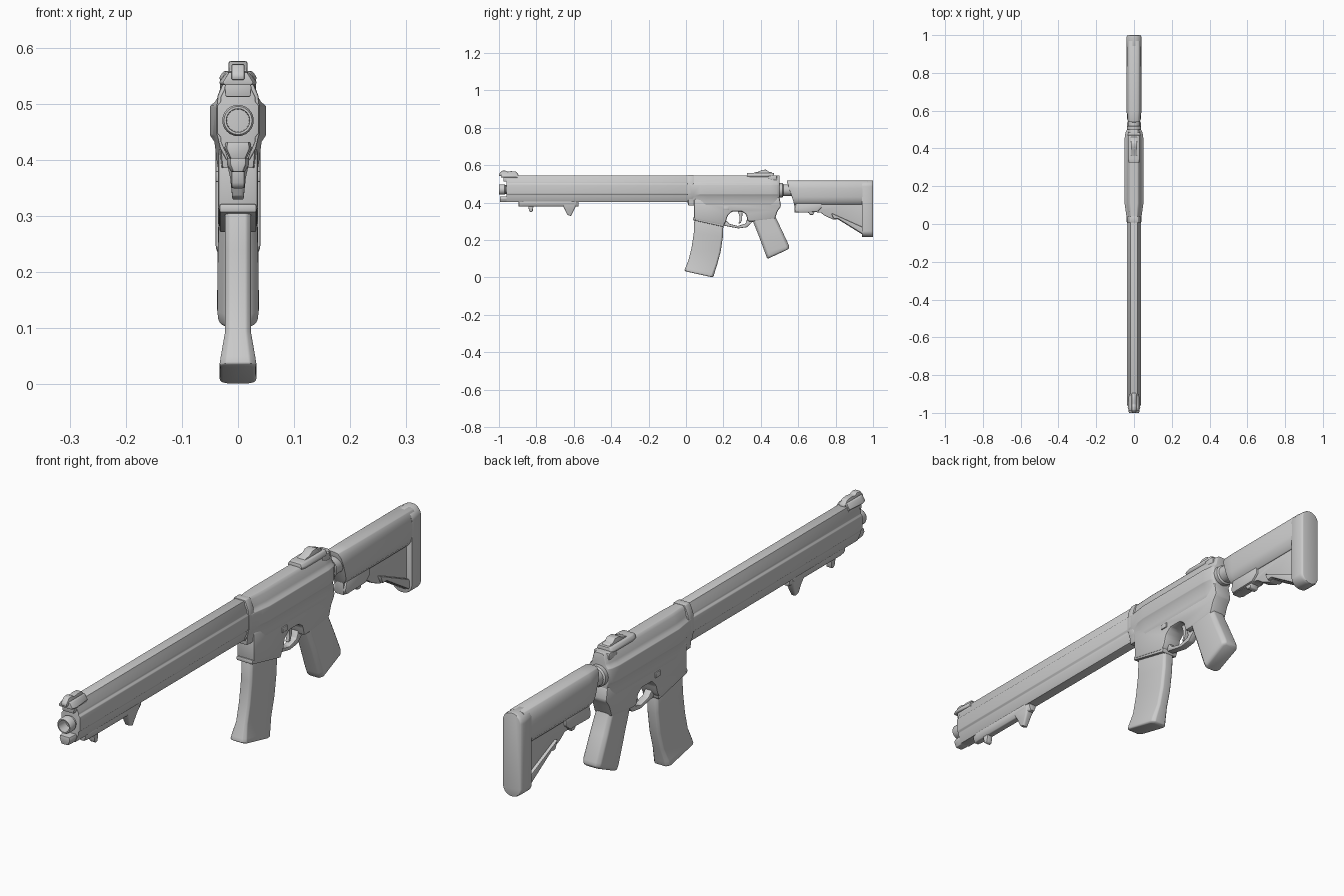
import bpy, bmesh, math


def finish(name, bm, bevel=0.0, segs=2, angle=35):
    bmesh.ops.recalc_face_normals(bm, faces=bm.faces)
    me = bpy.data.meshes.new(name)
    bm.to_mesh(me)
    bm.free()
    ob = bpy.data.objects.new(name, me)
    bpy.context.collection.objects.link(ob)
    bpy.ops.object.select_all(action='DESELECT')
    ob.select_set(True)
    bpy.context.view_layer.objects.active = ob
    if bevel:
        m = ob.modifiers.new("bevel", 'BEVEL')
        m.width, m.segments, m.limit_method = bevel, segs, 'ANGLE'
        bpy.ops.object.modifier_apply(modifier=m.name)
    bpy.ops.object.shade_smooth_by_angle(angle=math.radians(angle))
    return ob


def skin(name, rings, bevel=0.0, angle=35):
    """Closed skin through rings of equal point count."""
    bm = bmesh.new()
    vs = [[bm.verts.new(p) for p in r] for r in rings]
    n = len(vs[0])
    for a, b in zip(vs, vs[1:]):
        for i in range(n):
            bm.faces.new((a[i], a[(i + 1) % n], b[(i + 1) % n], b[i]))
    bm.faces.new(vs[0])
    bm.faces.new(vs[-1][::-1])
    return finish(name, bm, bevel, angle=angle)


def loft_y(name, half, stations, bevel=0.0, shear=0.0):
    """Mirrored half section (x, z) run along y; stations are (y, x scale)."""
    sec = half + [(-x, z) for x, z in reversed(half)]
    rings = []
    for i, (y, s) in enumerate(stations):
        k = shear if i == 0 else 0
        rings.append([(x * s, y + k * (half[0][1] - z), z) for x, z in sec])
    return skin(name, rings, bevel)


def plate(name, outline, w, bevel=0.006):
    """Side outline (y, z) extruded to half width w."""
    return skin(name, [[(s * w, y, z) for y, z in outline] for s in (-1, 1)], bevel)


def tapered(name, levels, c=0.35, bevel=0.004):
    """Chamfered blocks; each level is front (y, z), back (y, z), half width."""
    rings = []
    for (yf, zf), (yb, zb), w in levels:
        t = c * w / math.hypot(yb - yf, zb - zf)
        pts = [(w * (1 - c), 0), (w, t), (w, 1 - t), (w * (1 - c), 1)]
        pts += [(-x, k) for x, k in reversed(pts)]
        rings.append([(x, yf + (yb - yf) * k, zf + (zb - zf) * k) for x, k in pts])
    return skin(name, rings, bevel)


def tube(name, profile, z, n=24):
    """Turned part about a y axis; profile is (y, radius)."""
    return skin(name, [[(r * math.cos(i * math.tau / n), y, z + r * math.sin(i * math.tau / n))
                        for i in range(n)] for y, r in profile])


# Handguard with a rounded centre band and narrow top and bottom rails
loft_y("handguard", [(.019, .545), (.021, .532), (.031, .512), (.031, .504), (.037, .497),
                     (.037, .447), (.031, .44), (.031, .432), (.022, .412), (.019, .402)],
       [(-.96, 1), (.02, 1)], .002)
loft_y("handguard_top_lip", [(.018, .545), (.024, .53), (.022, .512)], [(-.975, 1), (-.9, 1)], .002)
loft_y("handguard_bottom_lip", [(.022, .432), (.024, .42), (.015, .402)],
       [(-.995, .85), (-.97, 1), (-.9, 1)], .002)

# Barrel with a recessed muzzle
tube("barrel", [(-.94, .02), (-.95, .023), (-.965, .023), (-.97, .028), (-.995, .028),
                (-1.0, .025), (-1.0, .021), (-.96, .02)], .47)

# Front sight
plate("front_sight", [(-1.0, .542), (-1.0, .553), (-.985, .57), (-.965, .571), (-.955, .565),
                      (-.935, .568), (-.91, .566), (-.895, .55), (-.895, .54)], .012, .004)
loft_y("front_sight_base", [(.02, .556), (.034, .538), (.03, .533)], [(-.99, .8), (-.97, 1), (-.9, .8)], .002)

# Rail under the handguard with two stops
loft_y("under_rail", [(.02, .408), (.02, .392), (.012, .378)],
       [(-.895, .7), (-.87, 1), (-.6, 1), (-.575, .7)], .003)
plate("front_stop", [(-.845, .385), (-.838, .355), (-.83, .348), (-.82, .352), (-.815, .385)], .012, .004)
tapered("rear_stop", [((-.665, .395), (-.58, .395), .02), ((-.65, .368), (-.595, .368), .014),
                      ((-.635, .335), (-.615, .328), .01)])

# Receiver: upper body, collar and lower body
loft_y("upper_receiver", [(.02, .546), (.029, .537), (.036, .512), (.041, .503), (.05, .496),
                          (.05, .444), (.042, .432), (.038, .40), (.036, .385)],
       [(.012, .76), (.04, .8), (.075, .9), (.11, 1), (.45, 1), (.485, .9), (.5, .75)], .002)
loft_y("receiver_collar", [(.022, .548), (.036, .515), (.039, .49), (.039, .45), (.032, .42), (.02, .398)],
       [(.008, 1), (.04, 1)], .003)
plate("lower_receiver", [(.042, .42), (.042, .31), (.2, .278), (.213, .298), (.222, .33), (.245, .352),
                         (.3, .352), (.322, .336), (.33, .3), (.36, .3), (.475, .312), (.49, .355),
                         (.508, .38), (.5, .43)], .036, .008)
plate("magazine_well_rim", [(.037, .322), (.037, .306), (.2, .27), (.206, .285)], .033, .004)

# Trigger and guard
plate("trigger_guard", [(.2, .29), (.205, .276), (.28, .262), (.325, .268), (.365, .305), (.33, .32),
                        (.318, .288), (.278, .275), (.232, .286), (.215, .305)], .014, .004)
plate("trigger", [(.275, .36), (.285, .33), (.287, .305), (.28, .288), (.292, .29),
                  (.3, .31), (.302, .36)], .007, .002)

# Curved magazine with a flared foot
tapered("magazine", [((.045, .32), (.2, .285), .023), ((.042, .24), (.197, .215), .023),
                     ((.03, .16), (.185, .135), .023), ((.014, .095), (.167, .07), .023),
                     ((-.004, .05), (.152, .022), .031), ((-.008, .037), (.148, .005), .033),
                     ((.0, .032), (.138, .001), .029)])

# Rear grip
tapered("grip", [((.35, .325), (.47, .36), .033), ((.362, .29), (.478, .325), .034),
                 ((.39, .22), (.51, .258), .036), ((.425, .125), (.55, .172), .037),
                 ((.432, .107), (.552, .158), .035), ((.438, .1), (.546, .15), .028)])

# Rear sight, charging handle and small side controls
plate("rear_sight", [(.355, .54), (.362, .56), (.39, .566), (.405, .575), (.43, .576), (.442, .565),
                     (.458, .563), (.468, .54)], .017, .004)
loft_y("rear_sight_base", [(.026, .558), (.034, .546), (.028, .536)], [(.325, .85), (.345, 1), (.46, 1), (.47, .85)], .003)
plate("charging_handle", [(.44, .545), (.485, .545), (.487, .52), (.44, .52)], .032, .004)
for side in (-1, 1):
    bm = bmesh.new()
    bmesh.ops.create_cube(bm, size=1)
    for v in bm.verts:
        v.co = (side * .036 + v.co.x * .008, .215 + v.co.y * .03, .37 + v.co.z * .02)
    finish("side_button_" + ("left" if side < 0 else "right"), bm, .003)

# Buffer tube
tube("buffer_tube", [(.48, .034), (.5, .038), (.515, .038), (.52, .032), (.62, .032)], .466)

# Stock body, butt plate, web and strut
loft_y("stock_body", [(.012, .518), (.026, .514), (.036, .499), (.04, .475), (.04, .43),
                      (.036, .408), (.022, .39)], [(.538, .9), (.6, .98), (.97, 1)], .002, .32)
arc = [(math.sin(a * math.pi / 8), math.cos(a * math.pi / 8)) for a in (.5, 1.3, 2.3, 3.3, 4)]
butt = [(.04 * s, .486 + .033 * c) for s, c in arc] + [(.04 * s, .248 - .033 * c) for s, c in reversed(arc)]
loft_y("butt_plate", butt, [(.94, 1), (.99, 1), (1.0, .88)], .003)
plate("stock_web", [(.578, .41), (.58, .346), (.655, .346), (.662, .334), (.68, .334), (.686, .35),
                    (.72, .346), (.745, .328), (.79, .308), (.81, .312), (.95, .225), (.95, .41)], .018, .004)
plate("stock_strut", [(.775, .345), (.79, .312), (.812, .314), (.96, .222), (.96, .262)], .03, .005)
plate("stock_lever", [(.58, .366), (.585, .348), (.7, .35), (.725, .372), (.725, .4), (.59, .4)], .026, .005)
